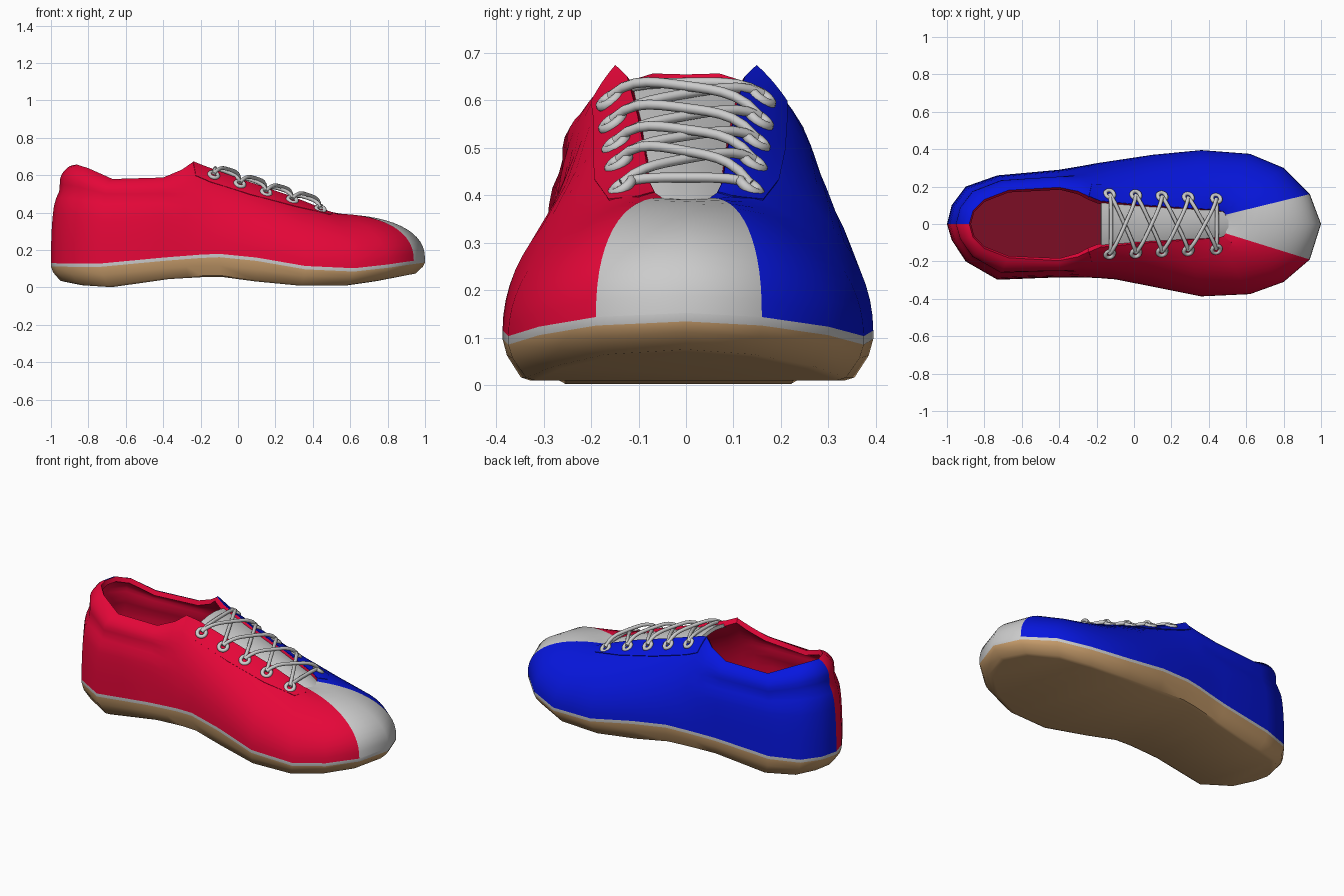
import bpy, math
from mathutils import Vector

if "Cube" in bpy.data.objects:
    bpy.data.objects.remove(bpy.data.objects["Cube"])

# Stations heel to toe: sole x, y on +y side, y on -y side, rim x, rim y, rim z
ST = [(-1, 0, 0, -.88, 0, .655), (-.975, .10, .085, -.86, .07, .657),
      (-.9, .20, .20, -.80, .13, .638), (-.73, .26, .298, -.67, .18, .58),
      (-.4, .29, .285, -.40, .195, .588), (-.28, .31, .286, -.30, .175, .63),
      (-.2, .325, .288, -.24, .147, .672), (-.1, .34, .296, -.18, .122, .648),
      (.1, .37, .335, .05, .10, .565), (.36, .395, .387, .28, .085, .488),
      (.62, .375, .375, .44, .075, .425), (.8, .30, .31, .48, .065, .405),
      (.94, .16, .19, .49, .05, .395), (1, 0, 0, .5, 0, .392)]
# How far each station's profile turns inwards, in degrees, and how square it is
TURN = [85, 85, 85, 84, 80, 70, 62, 60, 60, 60, 64, 74, 90, 90]
POWER = [.8, .8, .75, .66, .7, .85, 1, 1, 1, 1, 1, .95, .87, .87]
N, L = 14, 26
SOLE_TOP = [(-1, .13), (-.75, .127), (-.4, .16), (-.12, .182), (.1, .16), (.36, .115), (.62, .103), (.8, .123), (1, .152)]
SOLE_BOTTOM = [(-1, .03), (-.9, .012), (-.7, 0), (-.4, .045), (-.12, .06), (.2, .02), (.4, .007), (.6, .007), (.8, .034), (1, .07)]
LOOP = [(i, 1) for i in range(N)] + [(i, -1) for i in range(N - 2, 0, -1)]


def interp(keys, x):
    for (x0, a), (x1, b) in zip(keys, keys[1:]):
        if x <= x1:
            return a + (b - a) * (x - x0) / (x1 - x0)
    return keys[-1][1]


def material(name, rgb):
    m = bpy.data.materials.new(name)
    m.diffuse_color = (*rgb, 1)
    m.use_nodes = True
    m.node_tree.nodes["Principled BSDF"].inputs["Base Color"].default_value = m.diffuse_color
    return m


RED = material("red", (.78, .002, .04))
DARK = material("dark_red", (.20, .004, .018))
BLUE = material("blue", (.002, .008, .74))
TAN = material("tan", (.58, .34, .15))
GREY = material("grey", (.6, .6, .6))


def foot(i, side):
    s = ST[i]
    return Vector((s[0], s[1] if side > 0 else -s[2], interp(SOLE_TOP, s[0])))


def wall(i, side, t):
    """Point on the upper at station i; t runs from sole (0) to rim (1)."""
    a = foot(i, side)
    b = Vector((ST[i][3], side * ST[i][4], ST[i][5]))
    e, end = POWER[i], math.radians(TURN[i])
    u = (1 - max(math.cos(t * end), 0) ** e) / (1 - max(math.cos(end), 0) ** e)
    v = (math.sin(t * end) / math.sin(end)) ** e
    p = Vector((a.x + (b.x - a.x) * u, a.y + (b.y - a.y) * u, a.z + (b.z - a.z) * v))
    if i <= 4:  # padded heel collar
        out = Vector((a.x - b.x, a.y - b.y, 0)).normalized()
        p += out * (.005 * math.exp(-((v - .9) / .08) ** 2) - .014 * math.exp(-((v - .74) / .08) ** 2))
    return p


def build(name, verts, faces, mats, pick=None, thick=0):
    me = bpy.data.meshes.new(name)
    me.from_pydata(verts, [], faces)
    for m in mats:
        me.materials.append(m)
    if pick:
        for p in me.polygons:
            p.material_index = pick(p.index)
    ob = bpy.data.objects.new(name, me)
    bpy.context.collection.objects.link(ob)
    bpy.ops.object.select_all(action='DESELECT')
    ob.select_set(True)
    bpy.context.view_layer.objects.active = ob
    if thick:
        mod = ob.modifiers.new("thickness", 'SOLIDIFY')
        mod.thickness, mod.offset = thick, -1
        mod.material_offset = mod.material_offset_rim = len(mats) - 1
        bpy.ops.object.modifier_apply(modifier=mod.name)
    bpy.ops.object.shade_smooth_by_angle(angle=math.radians(40))
    return ob


def grid(cols, closed=False, flip=False):
    """Vertices and faces from columns of equal length."""
    n, m = len(cols), len(cols[0])
    faces = []
    for k in range(n if closed else n - 1):
        q = (k + 1) % n
        for j in range(m - 1):
            f = (k * m + j, k * m + j + 1, q * m + j + 1, q * m + j)
            faces.append(f[::-1] if flip else f)
    return [p for c in cols for p in c], faces


def cap(m):
    """Strip of faces across the closed loop at ring 0."""
    faces = []
    for i in range(N - 1):
        ks = dict.fromkeys([i, i + 1, L - i - 1, (L - i) % L])
        faces.append([k * m for k in ks])
    return faces


# Upper: blue outer side, grey toe cap, red inner side and red lining
STEPS = 14
v, f = grid([[wall(i, s, t / STEPS) for t in range(STEPS + 1)] for i, s in LOOP], True)
build("upper", v, f, [BLUE, GREY, RED],
      lambda n: 0 if n // STEPS < 12 else 1 if n // STEPS < 14 else 2, .028)


# Sole with rounded lower edge and a thin grey welt line on top
def sole_column(i, s):
    p = foot(i, s)
    zb = interp(SOLE_BOTTOM, p.x)
    h = p.z - zb
    prof = [(.075, 0), (.05, .06), (.012, .5), (0, 1 - .018 / h), (0, 1)]
    return [Vector((p.x * (1 - d), p.y * (1 - 2 * d), zb + h * k)) for d, k in prof]


v, f = grid([sole_column(i, s) for i, s in LOOP], True)
walls = len(f)
for q in cap(5):
    nrm = (v[q[1]] - v[q[0]]).cross(v[q[2]] - v[q[0]])
    f.append(q if nrm.z < 0 else q[::-1])
build("sole", v, f, [TAN, GREY], lambda n: 1 if n < walls and n % 4 == 3 else 0)

# Insole floor
floor = [Vector((p.x * .985, p.y * .96, p.z + .04)) for p in (foot(i, s) for i, s in LOOP)]
build("insole", floor, cap(1), [DARK])

# Slightly raised eyelet panels, tapering round the throat
for side, mat, name in ((1, BLUE, "outer_eyelet_panel"), (-1, RED, "inner_eyelet_panel")):
    cols = []
    for i, t0 in zip(range(6, 12), (.78, .75, .76, .79, .83, .92)):
        cols.append([wall(i, side, t0 + (1 - t0) * k / 6) + Vector((0, side * .002, .003)) for k in range(7)])
    v, f = grid(cols, flip=side < 0)
    build(name, v, f, [mat], thick=.012)

# Tongue, gently arched
RIM = [(s[3], s[5]) for s in ST[7:]]
cols = []
for k in range(9):
    x = -.18 + .68 * k / 8
    w = .14 - .06 * k / 8
    cols.append([Vector((x, w * s, interp(RIM, x) - .044 + .026 * (1 - s * s)))
                 for s in (1, .6, .2, -.2, -.6, -1)])
v, f = grid(cols, flip=True)
build("tongue", v, f, [GREY], thick=.02)


# Eyelets resting on the panels
def surface_z(x, y, side):
    best = (9, 0)
    for i in range(6, 11):
        for t in range(60, 101, 2):
            a, b = wall(i, side, t / 100), wall(i + 1, side, t / 100)
            for k in range(11):
                p = a.lerp(b, k / 10)
                best = min(best, (math.hypot(p.x - x, p.y - y), p.z))
    return best[1]


EYE = {}
for n, (x, y) in enumerate([(-.13, .16), (.01, .155), (.15, .148), (.29, .142), (.44, .135)]):
    for side in (1, -1):
        p = Vector((x, side * y, surface_z(x, side * y, side) + .006))
        EYE[n, side] = p + Vector((0, 0, .007))
        bpy.ops.mesh.primitive_torus_add(
            major_radius=.024, minor_radius=.011, major_segments=16, minor_segments=8,
            location=p, rotation=(-side * .6, .32, 0))
        ob = bpy.context.object
        ob.name = f"eyelet_{n}_{'outer' if side > 0 else 'inner'}"
        ob.data.materials.append(GREY)
        bpy.ops.object.shade_smooth()


# Laces: arched tubes between eyelets
def lace(name, a, b, rise):
    cu = bpy.data.curves.new(name, 'CURVE')
    cu.dimensions, cu.bevel_depth, cu.bevel_resolution, cu.use_fill_caps = '3D', .0105, 2, True
    sp = cu.splines.new('POLY')
    sp.points.add(12)
    for k, pt in enumerate(sp.points):
        t = k / 12
        p = a.lerp(b, t)
        arch = rise * (1 - (2 * t - 1) ** 4)
        pt.co = (p.x + arch * .3, p.y, p.z + arch, 1)
    sp.use_smooth = True
    cu.materials.append(GREY)
    bpy.context.collection.objects.link(bpy.data.objects.new(name, cu))


for n in range(4):
    lace(f"lace_over_{n}", EYE[n, -1], EYE[n + 1, 1], .043)
    lace(f"lace_under_{n}", EYE[n, 1], EYE[n + 1, -1], .027)
lace("lace_top", EYE[0, 1], EYE[0, -1], .026)
lace("lace_bottom", EYE[4, 1], EYE[4, -1], .012)
